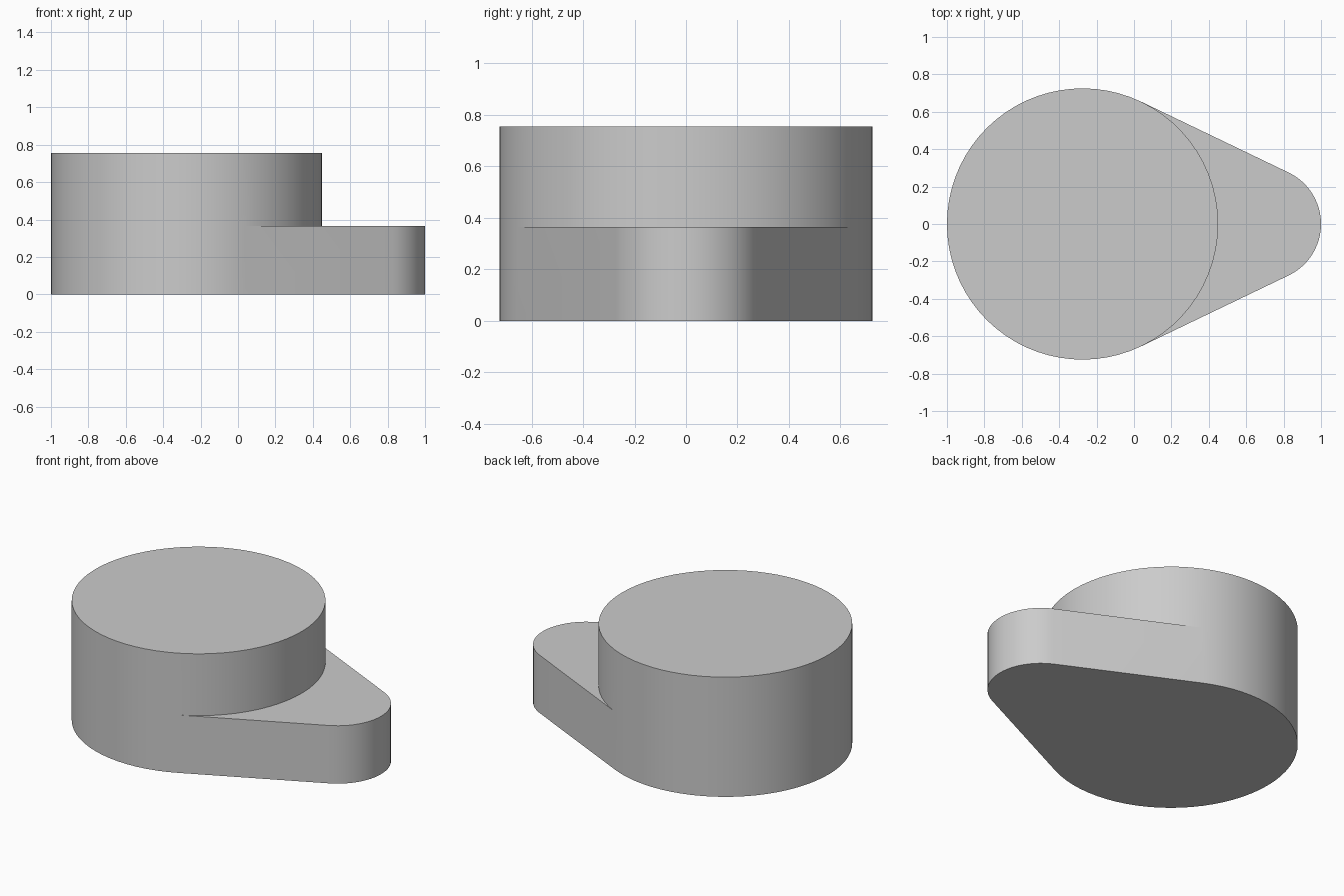
import bpy, bmesh, math

if "Cube" in bpy.data.objects:
    bpy.data.objects.remove(bpy.data.objects["Cube"])

BIG_X, BIG_R, BIG_H = -0.275, 0.725, 0.755
END_X, END_R, ARM_H = 0.695, 0.305, 0.365
# angle at which the straight flanks touch both arcs
T = math.acos((BIG_R - END_R) / (END_X - BIG_X))


def arc(cx, r, a0, a1, n):
    angles = [a0 + (a1 - a0) * i / n for i in range(n + 1)]
    return [(cx + r * math.cos(a), r * math.sin(a)) for a in angles]


bm = bmesh.new()


def ring(points, z):
    return [bm.verts.new((x, y, z)) for x, y in points]


def wall(low, high, closed=True):
    n = len(low)
    for i in range(n if closed else n - 1):
        j = (i + 1) % n
        bm.faces.new((low[i], low[j], high[j], high[i]))


back = arc(BIG_X, BIG_R, T, 2 * math.pi - T, 46)
inner = arc(BIG_X, BIG_R, -T, T, 24)[1:-1]
nose = arc(END_X, END_R, -T, T, 24)

# teardrop base with rounded nose
base = ring(back + nose, 0)
ledge = ring(back + nose, ARM_H)
wall(base, ledge)
bm.faces.new(base[::-1])

# round drum rising from the base
inner_low = ring(inner, ARM_H)
drum_low = ledge[:len(back)] + inner_low
drum_top = ring(back + inner, BIG_H)
wall(drum_low, drum_top)
bm.faces.new(drum_top)

# flat step between drum and nose
outer = ledge[len(back):]
edge = [ledge[len(back) - 1]] + inner_low + [ledge[0]]
for i in range(len(outer) - 1):
    bm.faces.new((edge[i], outer[i], outer[i + 1], edge[i + 1]))

bmesh.ops.recalc_face_normals(bm, faces=bm.faces)
mesh = bpy.data.meshes.new("stepped_cam")
bm.to_mesh(mesh)
bm.free()
obj = bpy.data.objects.new("stepped_cam", mesh)
bpy.context.collection.objects.link(obj)
bpy.context.view_layer.objects.active = obj
obj.select_set(True)
bpy.ops.object.shade_smooth_by_angle(angle=math.radians(30))
